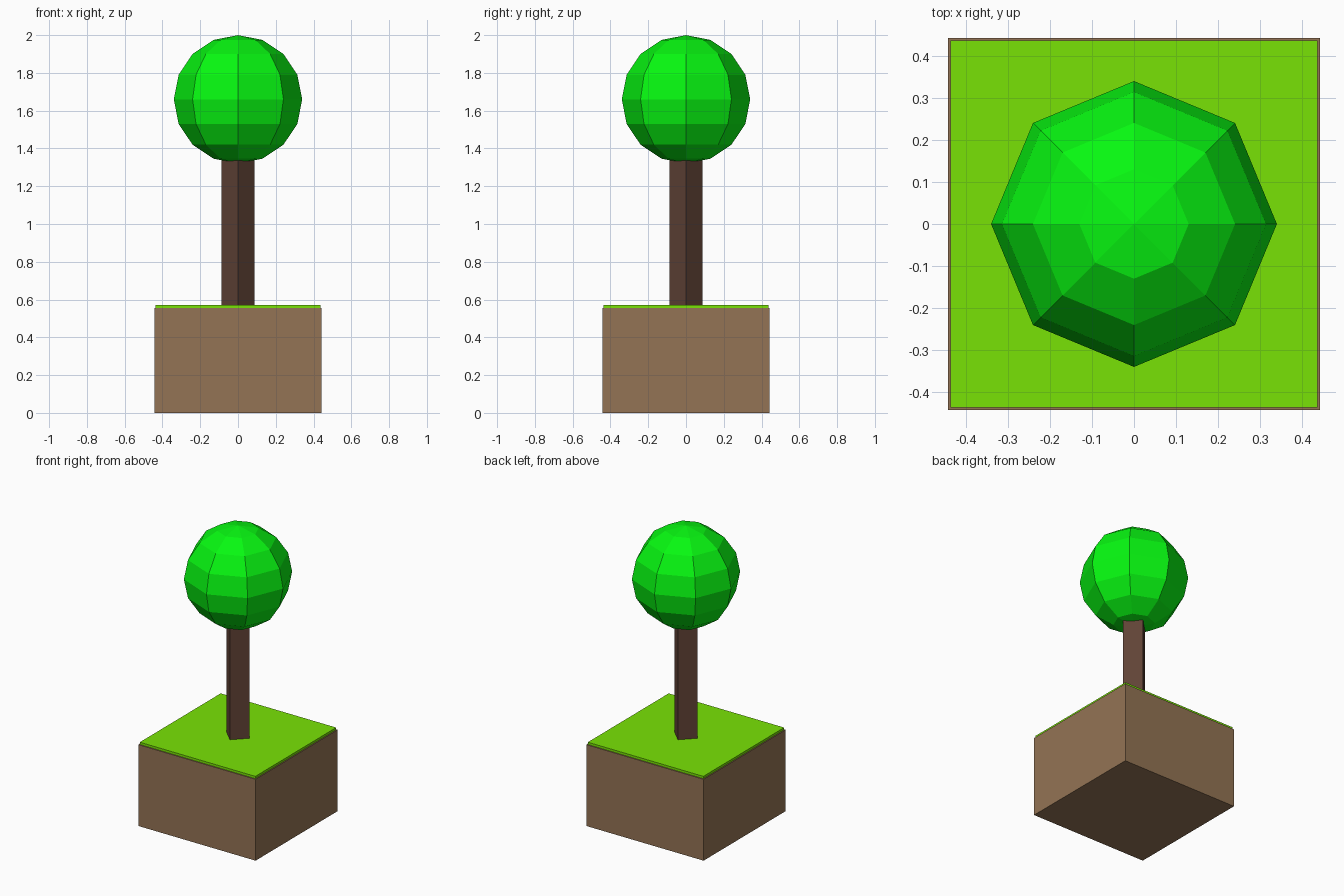
import bpy
from math import pi

if "Cube" in bpy.data.objects:
    bpy.data.objects.remove(bpy.data.objects["Cube"])


def paint(obj, name, rgb):
    mat = bpy.data.materials.new(name)
    # convert display colour to linear
    mat.diffuse_color = (*[(c / 255) ** 2.2 for c in rgb], 1)
    mat.use_nodes = True
    mat.node_tree.nodes["Principled BSDF"].inputs["Base Color"].default_value = mat.diffuse_color
    obj.name = name
    obj.data.materials.append(mat)


def block(name, half, z0, z1, rgb):
    bpy.ops.mesh.primitive_cube_add(size=1, location=(0, 0, (z0 + z1) / 2))
    obj = bpy.context.object
    obj.scale = (2 * half, 2 * half, z1 - z0)
    bpy.ops.object.transform_apply(location=False, rotation=False, scale=True)
    paint(obj, name, rgb)


# Soil block and thin inset grass layer
block("soil", 0.443, 0, 0.555, (146, 115, 85))
block("grass", 0.436, 0.555, 0.571, (120, 226, 14))

# Square trunk turned corner-forward, tucked into the crown
bpy.ops.mesh.primitive_cylinder_add(vertices=4, radius=0.088, depth=0.80,
                                    location=(0, 0, 0.965))
paint(bpy.context.object, "trunk", (97, 69, 57))

# Low-poly ball crown
bpy.ops.mesh.primitive_uv_sphere_add(segments=8, ring_count=8, radius=0.34,
                                     location=(0, 0, 1.66))
paint(bpy.context.object, "crown", (16, 247, 24))
